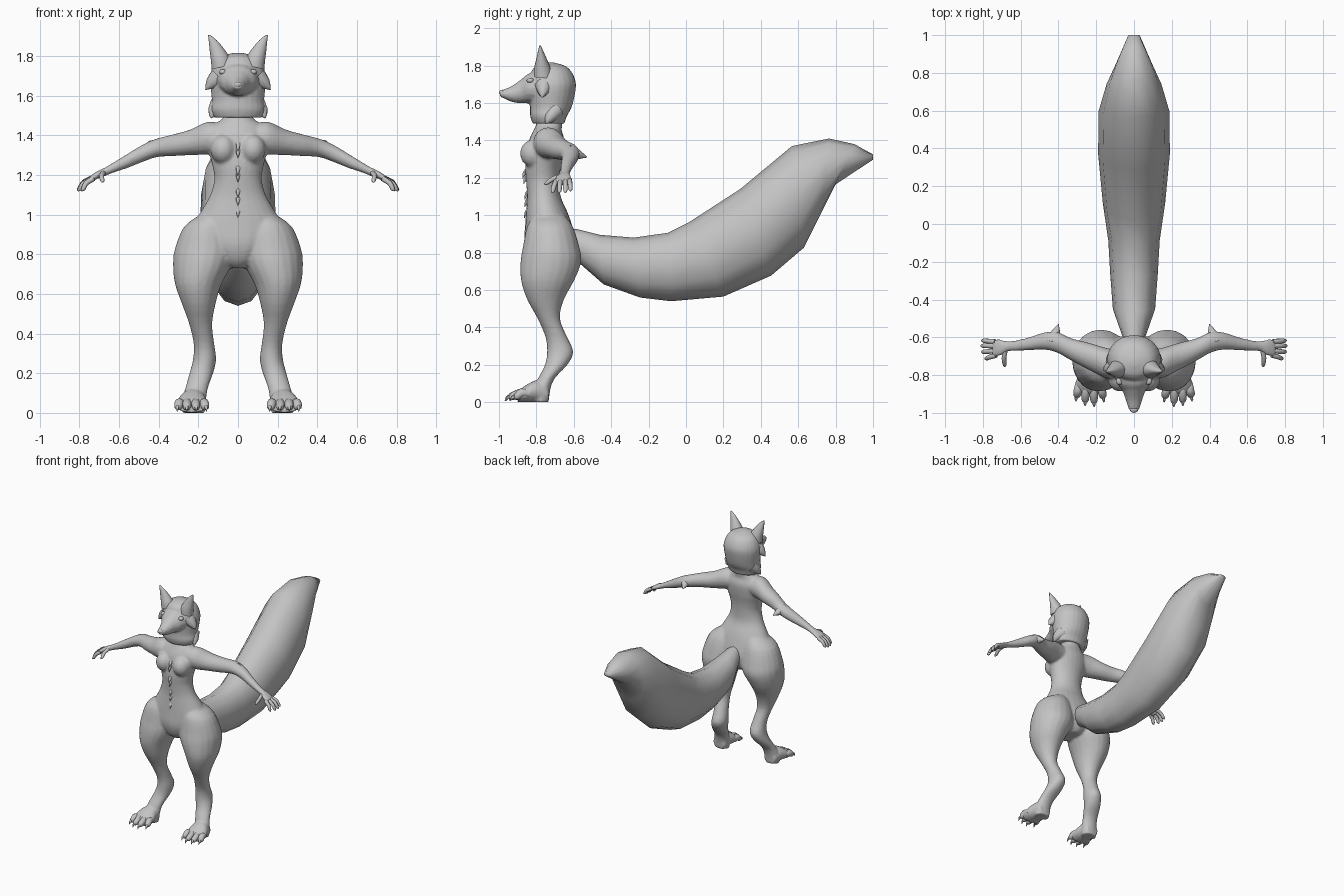
import bpy, bmesh, math
from mathutils import Vector as V

GREY = bpy.data.materials.new("soft grey")
GREY.diffuse_color = (0.55, 0.55, 0.55, 1)


def catmull(a, b, c, d, t):
    return 0.5 * (2 * b + (c - a) * t + (2 * a - 5 * b + 4 * c - d) * t * t
                  + (3 * b - a - 3 * c + d) * t ** 3)


def loft(bm, rings, n=16, steps=3):
    """Skin over rings given as (centre, half axis u, half axis v)."""
    rings = [tuple(V(p) for p in r) for r in rings]
    ext = [rings[0]] + rings + [rings[-1]]
    fine = []
    for i in range(len(rings) - 1):
        for s in range(steps):
            fine.append([catmull(*(ext[i + j][k] for j in range(4)), s / steps) for k in range(3)])
    fine.append(rings[-1])
    loops = []
    for c, u, v in fine:
        loops.append([bm.verts.new(c + u * math.cos(a) + v * math.sin(a))
                      for a in (2 * math.pi * k / n for k in range(n))])
    for p, q in zip(loops, loops[1:]):
        for k in range(n):
            bm.faces.new((p[k], p[(k + 1) % n], q[(k + 1) % n], q[k]))
    bm.faces.new(loops[0][::-1])
    bm.faces.new(loops[-1])


def tube(bm, pts, radii, n=8, steps=2):
    """Round tube along a short path."""
    pts = [V(p) for p in pts]
    rings = []
    for i, p in enumerate(pts):
        t = (pts[min(i + 1, len(pts) - 1)] - pts[max(i - 1, 0)]).normalized()
        u = t.cross(V((0.3, 0.2, 1))).normalized()
        rings.append((p, u * radii[i], t.cross(u) * radii[i]))
    loft(bm, rings, n, steps)


def ball(bm, c, r):
    new = bmesh.ops.create_uvsphere(bm, u_segments=14, v_segments=9, radius=1)["verts"]
    for v in new:
        v.co = V((v.co.x * r[0] + c[0], v.co.y * r[1] + c[1], v.co.z * r[2] + c[2]))


def finish(name, bm, voxel=0, angle=60):
    bmesh.ops.recalc_face_normals(bm, faces=bm.faces)
    me = bpy.data.meshes.new(name)
    bm.to_mesh(me)
    bm.free()
    ob = bpy.data.objects.new(name, me)
    bpy.context.collection.objects.link(ob)
    me.materials.append(GREY)
    if voxel:
        m = ob.modifiers.new("blend", "REMESH")
        m.mode, m.voxel_size, m.use_smooth_shade = "VOXEL", voxel, True
        s = ob.modifiers.new("soften", "SMOOTH")
        s.factor, s.iterations = 0.5, 5
    else:
        bpy.ops.object.select_all(action="DESELECT")
        ob.select_set(True)
        bpy.context.view_layer.objects.active = ob
        bpy.ops.object.shade_smooth_by_angle(angle=math.radians(angle))
    return ob


# Body: torso, legs and arms blended into one skin
body = bmesh.new()
torso = [(1.56, -.73, .07, .065), (1.49, -.73, .075, .07), (1.455, -.74, .12, .075),
         (1.40, -.745, .15, .095), (1.32, -.755, .148, .098), (1.25, -.765, .13, .095),
         (1.18, -.765, .12, .09), (1.10, -.76, .14, .09), (1.02, -.745, .185, .11),
         (.95, -.735, .22, .125), (.85, -.725, .2, .14), (.77, -.72, .12, .12), (.73, -.72, .05, .08)]
loft(body, [((0, y, z), (rx, 0, 0), (0, ry, 0)) for z, y, rx, ry in torso], 24)

# leg sections: height, outer, inner, front, back
leg = [(1.0, .19, .06, -.81, -.65), (.94, .272, .03, -.85, -.605), (.83, .318, .012, -.872, -.57),
       (.75, .328, .03, -.885, -.56), (.65, .318, .083, -.882, -.598), (.55, .283, .113, -.85, -.652),
       (.45, .247, .13, -.795, -.674), (.35, .224, .12, -.752, -.636), (.27, .227, .11, -.743, -.602),
       (.20, .245, .125, -.754, -.634), (.13, .265, .15, -.79, -.70), (.07, .28, .16, -.81, -.725),
       (0, .28, .165, -.82, -.733)]
# arm sections: x, y, z, half depth, half height
arm = [(.07, -.74, 1.39, .07, .065), (.15, -.735, 1.387, .08, .083), (.24, -.70, 1.365, .072, .065),
       (.33, -.665, 1.35, .06, .055), (.41, -.625, 1.337, .055, .047), (.48, -.62, 1.31, .045, .044),
       (.56, -.635, 1.27, .034, .036), (.63, -.645, 1.237, .028, .026), (.67, -.648, 1.217, .028, .022),
       (.71, -.655, 1.20, .045, .02), (.75, -.66, 1.175, .047, .018)]
# foot sections: y, x, half width, top
foot = [(-.735, .225, .05, .08), (-.79, .228, .065, .12), (-.85, .232, .08, .095), (-.90, .234, .078, .06)]
for s in (-1, 1):
    loft(body, [((s * (o + i) / 2, (f + b) / 2, z), (s * (o - i) / 2, 0, 0), (0, (b - f) / 2, 0))
                for z, o, i, f, b in leg], 20)
    loft(body, [((s * x, y, z), (0, ry, 0), (0, 0, rz)) for x, y, z, ry, rz in arm])
    loft(body, [((s * x, y, t / 2), (w, 0, 0), (0, 0, t / 2)) for y, x, w, t in foot])
    ball(body, (s * .075, -.815, 1.33), (.066, .073, .075))
finish("body", body, 0.009)

# Fingers, elbow tufts, toes and claws
fingers, tufts, toes, claws = (bmesh.new() for _ in range(4))
for s in (-1, 1):
    for base, tip in [((.735, -.622, 1.185), (.808, -.617, 1.13)), ((.74, -.645, 1.182), (.812, -.645, 1.122)),
                      ((.74, -.672, 1.18), (.808, -.678, 1.12)), ((.73, -.695, 1.182), (.79, -.715, 1.12)),
                      ((.68, -.665, 1.21), (.685, -.757, 1.165))]:
        a, b = V(base), V(tip)
        mid = a.lerp(b, .5) + V((.006, 0, .008))
        tube(fingers, [(s * p.x, p.y, p.z) for p in (a, mid, a.lerp(b, .85), b)], (.014, .013, .011, .003))
    tube(tufts, [(s * .43, -.63, 1.335), (s * .415, -.58, 1.325), (s * .40, -.53, 1.31)], (.045, .028, .002))
    for x0, x1, y1 in [(.178, .165, -.91), (.215, .212, -.935), (.256, .258, -.93), (.29, .302, -.905)]:
        k = x1 + (x1 - x0) * .4
        tube(toes, [(s * x0, -.84, .045), (s * (x0 + x1) / 2, -.88, .05), (s * x1, y1, .03),
                    (s * x1, y1 - .014, .022)], (.02, .024, .02, .008), 10)
        tube(claws, [(s * x1, y1, .034), (s * k, y1 - .022, .026), (s * k, y1 - .034, .006)],
             (.011, .008, .001), 6)
finish("fingers", fingers)
finish("elbow_tufts", tufts)
finish("toes", toes)
finish("claws", claws)

# Head: hooded skull and muzzle blended with ears and cheeks
head = bmesh.new()
skull = [(1.49, -.735, .12, .085), (1.53, -.735, .136, .098), (1.58, -.722, .132, .112),
         (1.67, -.715, .142, .125), (1.72, -.715, .137, .124), (1.77, -.72, .115, .106),
         (1.80, -.725, .08, .075), (1.817, -.73, .02, .02)]
loft(head, [((0, y, z), (rx, 0, 0), (0, ry, 0)) for z, y, rx, ry in skull], 24)
muzzle = [(-.78, 1.77, 1.59, .115), (-.845, 1.755, 1.598, .09), (-.88, 1.727, 1.598, .063),
          (-.93, 1.692, 1.605, .044), (-.975, 1.672, 1.625, .03), (-.995, 1.66, 1.635, .018)]
loft(head, [((0, y, (t + b) / 2), (w, 0, 0), (0, 0, (t - b) / 2)) for y, t, b, w in muzzle])
finish("head", head, 0.007)

ears, eyes, cheeks = (bmesh.new() for _ in range(3))
for s in (-1, 1):
    loft(ears, [((s * x, y, z), (rx, 0, rx * -.25 * s), (0, ry, 0)) for x, y, z, rx, ry in
                [(.083, -.765, 1.745, .05, .05), (.09, -.768, 1.785, .046, .045), (.107, -.772, 1.83, .035, .03),
                 (.127, -.777, 1.875, .02, .015), (.147, -.78, 1.907, .004, .004)]], 14)
    ball(eyes, (s * .076, -.832, 1.72), (.02, .02, .014))
    tube(cheeks, [(s * .10, -.76, 1.69), (s * .138, -.765, 1.66), (s * .164, -.77, 1.63)], (.05, .03, .002))
    tube(cheeks, [(s * .09, -.70, 1.56), (s * .125, -.73, 1.52), (s * .137, -.75, 1.488)], (.05, .03, .003))
finish("ears", ears)
finish("eyes", eyes)
finish("cheek_tufts", cheeks)
nose = bmesh.new()
ball(nose, (0, -.982, 1.656), (.022, .018, .015))
finish("nose", nose)

# Small fur tufts down the front
fur = bmesh.new()
for z, y in [(1.34, -.845), (1.31, -.85), (1.22, -.85), (1.19, -.845), (1.11, -.838), (1.07, -.838), (1.01, -.84)]:
    tube(fur, [(0, y, z + .02), (0, y - .016, z), (0, y - .024, z - .025)], (.012, .009, .001), 6)
finish("front_fur", fur)

# Tail: low-poly loft between upper and lower outline, (y, z) pairs and half width
tail = bmesh.new()
sections = [(-.66, .93, -.64, .78, .04), (-.58, .925, -.56, .735, .07), (-.46, .895, -.44, .63, .112), (-.28, .88, -.246, .56, .126),
            (-.096, .906, -.08, .54, .136), (.02, .965, .2, .565, .165), (.29, 1.14, .455, .677, .19),
            (.567, 1.37, .63, .826, .187), (.765, 1.41, .717, 1.0, .145), (.90, 1.38, .80, 1.165, .095),
            (1.0, 1.325, 1.0, 1.297, .03)]
loft(tail, [((0, (a + c) / 2, (b + d) / 2), (w, 0, 0), (0, (a - c) / 2, (b - d) / 2))
            for a, b, c, d, w in sections], 12, 1)
finish("tail", tail, angle=70)
